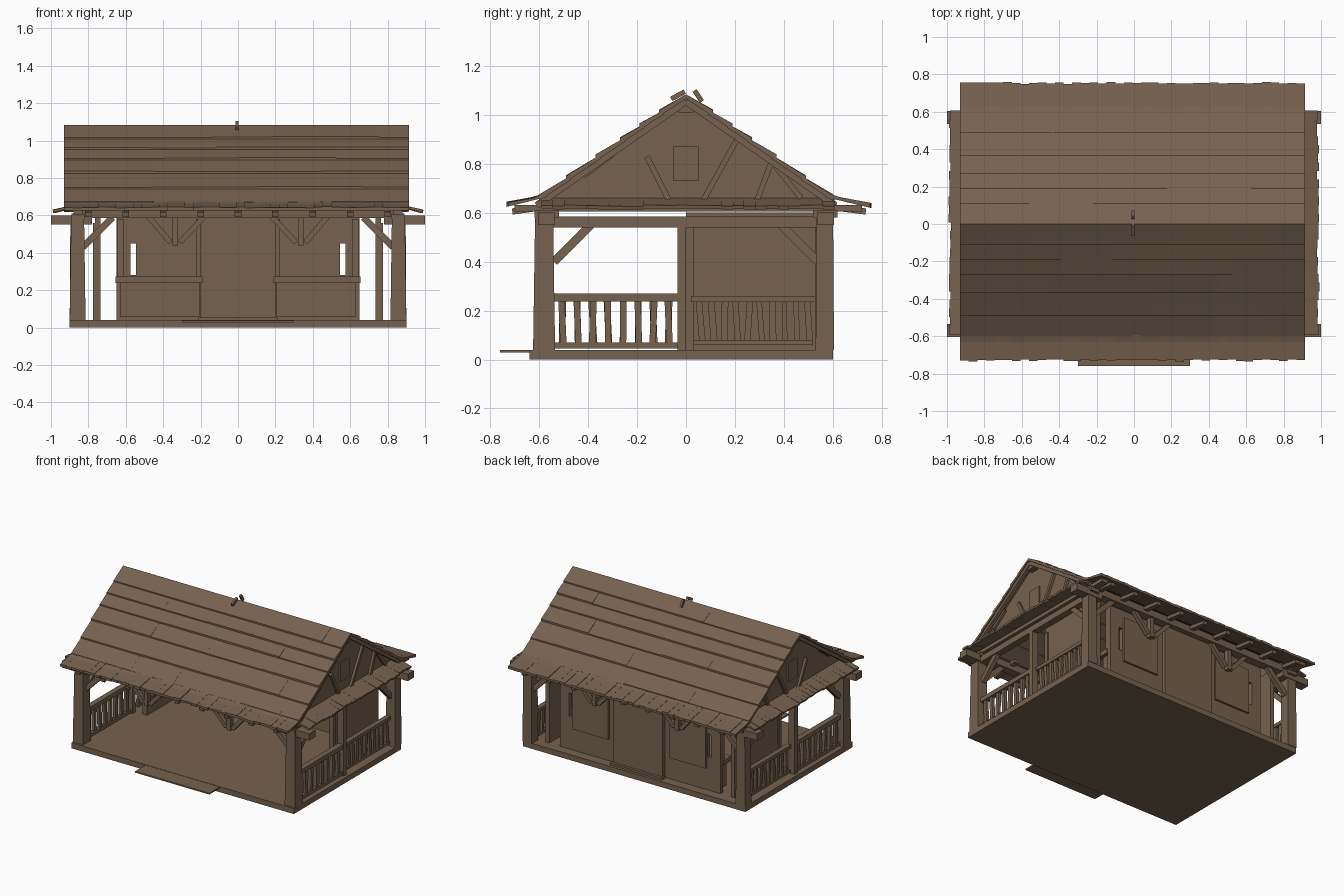
import bpy, bmesh, math, random
from mathutils import Vector, Matrix

random.seed(4)
R = random.uniform
parts = {}

wood = bpy.data.materials.new("weathered_brown_wood")
wood.diffuse_color = (0.18, 0.122, 0.08, 1)


def bm_for(name):
    if name not in parts:
        parts[name] = bmesh.new()
    return parts[name]


def box(name, x, y, z, top=1.0):
    """Box from (min, max) ranges; top scales the upper end for a taper."""
    bm = bm_for(name)
    c = Vector((sum(x) / 2, sum(y) / 2, sum(z) / 2))
    d = Vector((x[1] - x[0], y[1] - y[0], z[1] - z[0]))
    for v in bmesh.ops.create_cube(bm, size=1)["verts"]:
        k = top if v.co.z > 0 else 1.0
        v.co = Vector((c.x + v.co.x * d.x * k, c.y + v.co.y * d.y * k, c.z + v.co.z * d.z))


def beam(name, p, q, w, h, side=(1, 0, 0)):
    """Timber from p to q; w is measured along the side axis, h across it."""
    p, q, s = Vector(p), Vector(q), Vector(side)
    d = q - p
    n = d.normalized()
    u = n.cross(s).normalized()
    s = u.cross(n)
    bm = bm_for(name)
    for v in bmesh.ops.create_cube(bm, size=1)["verts"]:
        v.co = (p + q) / 2 + n * v.co.z * d.length + s * v.co.x * w + u * v.co.y * h


def prism(name, pts, x0, x1):
    """Extrude a (y, z) outline along x."""
    bm = bm_for(name)
    a = [bm.verts.new((x0, y, z)) for y, z in pts]
    b = [bm.verts.new((x1, y, z)) for y, z in pts]
    bm.faces.new(a)
    bm.faces.new(b[::-1])
    for i in range(len(a)):
        j = (i + 1) % len(a)
        bm.faces.new((a[i], b[i], b[j], a[j]))


def roof_z(y):
    return 1.08 - 0.705 * y if y < 0.6 else 0.657 - 0.2 * (y - 0.6)


# floor slab and front step
box("floor", (-0.9, 0.9), (-0.64, 0.6), (0, 0.04))
box("front_step", (-0.3, 0.3), (-0.76, -0.6), (0.028, 0.038))

# main roof: overlapping board courses, then a flared row of shingles
rows = [0, 0.11, 0.19, 0.27, 0.37, 0.49, 0.6]
for s in (-1, 1):
    for a, b in zip(rows, rows[1:]):
        x = -0.93
        while x < 0.915:
            x1 = min(x + R(0.3, 0.6), 0.915)
            if 0.915 - x1 < 0.12:
                x1 = 0.915
            lip = R(0.014, 0.02)
            prism("roof_boards", [(s * max(a - 0.02, 0), roof_z(max(a - 0.02, 0)) + 0.004), (s * b, roof_z(b) + lip),
                                  (s * b, roof_z(b) - 0.008), (s * max(a - 0.02, 0), roof_z(max(a - 0.02, 0)) - 0.014)], x, x1)
            x = x1
    end = 0.73 if s < 0 else 0.755
    for i in range(40):
        x = -0.93 + i * 0.0461
        e = end + R(-0.006, 0.004)
        lift = R(-0.003, 0.003)
        prism("eave_shingles", [(s * 0.57, roof_z(0.57) + 0.004), (s * 0.63, roof_z(0.63) + 0.01 + lift),
                                (s * e, roof_z(e) + 0.012 + lift), (s * e, roof_z(e) - 0.006),
                                (s * 0.57, roof_z(0.57) - 0.014)], x, x + 0.0461)
    # rafter tails under the eaves
    for i in range(9):
        x = -0.8 + i * 0.2
        beam("rafter_tails", (x, s * 0.5, 0.635), (x, s * (end - 0.02), 0.605), 0.035, 0.025)

# small ridge fitting
beam("ridge_fitting", (-0.005, -0.06, 1.065), (-0.005, -0.005, 1.095), 0.015, 0.02)
beam("ridge_fitting", (-0.005, 0.035, 1.1), (-0.005, 0.065, 1.055), 0.015, 0.02)

for s in (-1, 1):
    def X(a, b):
        return (min(s * a, s * b), max(s * a, s * b))

    # gable wall, hatch and timbers
    prism("gable_wall", [(-0.62, 0.635), (0.62, 0.635), (0, 1.065)], s * 0.84, s * 0.855)
    box("gable_hatch", X(0.855, 0.864), (-0.052, 0.052), (0.73, 0.87))
    for (ya, za), (yb, zb) in [((-0.16, 0.83), (-0.07, 0.65)), ((0.22, 0.92), (0.07, 0.65)),
                               ((0.35, 0.81), (0.29, 0.65)), ((0.35, 0.81), (0.47, 0.66)),
                               ((-0.3, 0.84), (-0.42, 0.75))]:
        beam("gable_timbers", (s * 0.86, ya, za), (s * 0.86, yb, zb), 0.025, 0.022)
    for t in (-1, 1):
        beam("barge_boards", (s * 0.895, 0, 1.055), (s * 0.895, t * 0.61, 0.63), 0.025, 0.028)
    box("gable_peak_block", X(0.855, 0.9), (-0.03, 0.03), (1.01, 1.05))

    # side skirt roof of short shingles
    for i in range(26):
        y = -0.59 + i * 0.046
        e = 0.985 + R(-0.008, 0.005)
        dz = R(-0.003, 0.003)
        beam("side_skirt_shingles", (s * 0.85, y + 0.023, 0.655), (s * e, y + 0.023, 0.622 + dz), 0.046, 0.014, (0, 1, 0))
    box("side_top_plate", X(0.83, 0.88), (-0.7, 0.72), (0.605, 0.632))
    box("side_beam", X(0.83, 0.88), (-0.6, 0.6), (0.54, 0.585))

    # corner posts
    box("corner_posts", X(0.815, 0.9), (-0.625, -0.535), (0.04, 0.58), 0.82)
    box("corner_posts", X(0.825, 0.9), (0.53, 0.605), (0.04, 0.58), 0.9)
    box("middle_posts", X(0.83, 0.88), (-0.035, 0.0), (0.04, 0.55))

    # long eave beam ends and spacer blocks
    for y in (-0.57, 0.57):
        box("eave_beam_ends", X(0.78, 1.0), (y - 0.035, y + 0.035), (0.55, 0.6))
        box("beam_spacers", X(0.82, 0.89), (y - 0.05, y + 0.05), (0.58, 0.61))
        t = 1 if y > 0 else -1
        # corner braces, along the side and along the front or back
        beam("corner_braces", (s * 0.855, t * 0.54, 0.4), (s * 0.855, t * 0.39, 0.55), 0.03, 0.035)
        beam("corner_braces", (s * 0.83, y, 0.43), (s * 0.67, y, 0.59), 0.03, 0.035, (0, 1, 0))

    # porch railing, front bay
    box("front_railing", X(0.835, 0.875), (-0.54, -0.03), (0.238, 0.27))
    box("front_railing", X(0.84, 0.87), (-0.54, -0.03), (0.045, 0.07))
    for i in range(8):
        y = -0.505 + i * 0.062
        d = R(-0.006, 0.006)
        beam("front_balusters", (s * 0.855, y + d, 0.06), (s * 0.855, y - d, 0.245), 0.022, 0.026)

    # rougher railing, rear bay
    box("rear_railing", X(0.83, 0.865), (0.02, 0.53), (0.235, 0.26))
    box("rear_railing", X(0.83, 0.865), (0.03, 0.52), (0.06, 0.08))
    for i in range(10):
        y = 0.06 + i * 0.049
        d = R(-0.008, 0.008)
        beam("rear_balusters", (s * 0.848, y + d, 0.065), (s * 0.848, y - d, 0.245), 0.02, R(0.02, 0.028))

    # side wall panel behind the rear railing
    box("side_wall", X(0.735, 0.765), (0.0, 0.53), (0.04, 0.6))
    box("side_wall_frame", X(0.765, 0.774), (0.0, 0.03), (0.04, 0.56))

    # back wall: window bay with jambs, sill, shutter and bench
    box("back_wall", X(0.2, 0.545), (0.5, 0.53), (0.04, 0.59))
    box("back_wall", X(0.575, 0.65), (0.5, 0.53), (0.04, 0.59))
    box("back_wall", X(0.54, 0.58), (0.5, 0.53), (0.04, 0.28))
    box("back_wall", X(0.54, 0.58), (0.5, 0.53), (0.45, 0.59))
    box("window_jambs", X(0.61, 0.645), (0.475, 0.5), (0.27, 0.58))
    box("window_jambs", X(0.2, 0.225), (0.475, 0.5), (0.27, 0.58))
    box("back_shutters", X(0.25, 0.54), (0.53, 0.545), (0.2, 0.53))
    box("bench_front", X(0.205, 0.63), (0.43, 0.5), (0.06, 0.24))
    box("bench_top", X(0.19, 0.655), (0.41, 0.5), (0.238, 0.272))

    # V braces under the front and back beams
    for y in (-0.57, 0.57) if s else ():
        for xa in ((0.36, 0.48), (0.31, 0.18)):
            beam("v_braces", (s * xa[0], y, 0.455), (s * xa[1], y, 0.595), 0.028, 0.028, (0, 1, 0))
        box("v_braces", X(0.32, 0.35), (y - 0.018, y + 0.018), (0.44, 0.6))

# central door panel in the back wall
box("back_door", (-0.2, 0.2), (0.49, 0.56), (0.055, 0.585))
box("door_sill", (-0.21, 0.21), (0.48, 0.58), (0.04, 0.055))

# long beams under the front and back eaves
for y in (-0.57, 0.57):
    box("eave_beam", (-0.84, 0.84), (y - 0.03, y + 0.03), (0.585, 0.635))

# turn every part into an object
for name, bm in parts.items():
    bmesh.ops.recalc_face_normals(bm, faces=bm.faces[:])
    me = bpy.data.meshes.new(name)
    bm.to_mesh(me)
    bm.free()
    me.materials.append(wood)
    bpy.context.collection.objects.link(bpy.data.objects.new(name, me))
